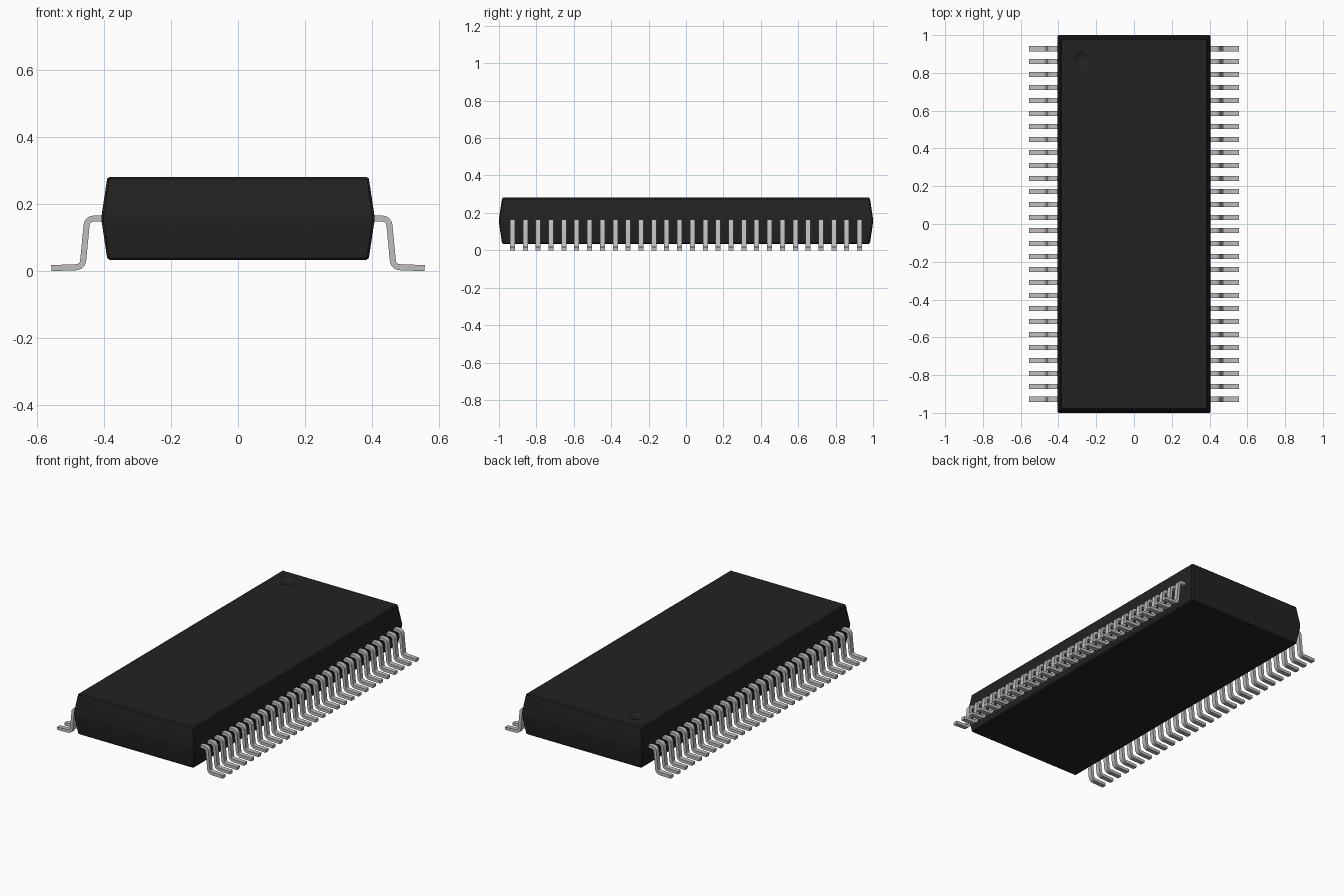
import bpy, bmesh, math
from mathutils import Vector

cube = bpy.data.objects.get("Cube")
if cube:
    bpy.data.objects.remove(cube, do_unlink=True)


def material(name, rgb, rough):
    m = bpy.data.materials.new(name)
    m.use_nodes = True
    m.diffuse_color = (*rgb, 1)
    bsdf = m.node_tree.nodes["Principled BSDF"]
    bsdf.inputs["Base Color"].default_value = (*rgb, 1)
    bsdf.inputs["Roughness"].default_value = rough
    return m


def make_object(name, bm, mat):
    bmesh.ops.recalc_face_normals(bm, faces=bm.faces)
    mesh = bpy.data.meshes.new(name)
    bm.to_mesh(mesh)
    bm.free()
    mesh.materials.append(mat)
    ob = bpy.data.objects.new(name, mesh)
    bpy.context.collection.objects.link(ob)
    return ob


def activate(ob):
    bpy.ops.object.select_all(action='DESELECT')
    ob.select_set(True)
    bpy.context.view_layer.objects.active = ob


black = material("black plastic", (0.016, 0.016, 0.016), 0.6)
metal = material("lead metal", (0.52, 0.52, 0.52), 0.4)

# Package body: stacked rectangles, widest at the waist
bm = bmesh.new()
rings = []
for z, inset in ((0.034, 0.017), (0.147, 0.0), (0.168, 0.0), (0.281, 0.017)):
    hx, hy = 0.406 - inset, 1.0 - inset
    rings.append([bm.verts.new((sx * hx, sy * hy, z))
                  for sx, sy in ((-1, -1), (1, -1), (1, 1), (-1, 1))])
for a, b in zip(rings, rings[1:]):
    for i in range(4):
        j = (i + 1) % 4
        bm.faces.new((a[i], a[j], b[j], b[i]))
bm.faces.new(rings[0])
bm.faces.new(rings[-1])
bmesh.ops.recalc_face_normals(bm, faces=bm.faces)
sharp = [e for e in bm.edges if e.calc_face_angle() > math.radians(40)]
bmesh.ops.bevel(bm, geom=sharp, offset=0.006, segments=1, affect='EDGES', profile=0.5)
body = make_object("package_body", bm, black)

# Round orientation dimple pressed into the top
radius, depth = 0.04, 0.012
R = (radius ** 2 + depth ** 2) / (2 * depth)
bm = bmesh.new()
bmesh.ops.create_uvsphere(bm, u_segments=32, v_segments=32, radius=R)
bmesh.ops.translate(bm, verts=bm.verts, vec=(-0.28, 0.876, 0.281 - depth + R))
cutter = make_object("dimple_cutter", bm, black)
cutter.hide_render = True
cut = body.modifiers.new("dimple", 'BOOLEAN')
cut.object = cutter
cut.operation = 'DIFFERENCE'
cut.solver = 'EXACT'
activate(body)
bpy.ops.object.modifier_apply(modifier=cut.name)
bpy.data.objects.remove(cutter, do_unlink=True)
bpy.ops.object.shade_smooth_by_angle(angle=math.radians(25))


def fillet(points, r, steps=5):
    """Round the inner corners of an open 2D path."""
    pts = [Vector(p) for p in points]
    out = [pts[0]]
    for a, b, c in zip(pts, pts[1:], pts[2:]):
        u, v = (a - b).normalized(), (c - b).normalized()
        half = u.angle(v) / 2
        centre = b + (u + v).normalized() * (r / math.sin(half))
        s = b + u * (r / math.tan(half)) - centre
        e = b + v * (r / math.tan(half)) - centre
        for i in range(steps + 1):
            out.append(centre + s.lerp(e, i / steps).normalized() * r)
    return out + [pts[-1]]


# Gull-wing lead: bent strip, repeated along y and mirrored to both sides
COUNT, FIRST, WIDTH, THICK = 28, -0.928, 0.027, 0.018
path = fillet([(0.385, 0.158), (0.449, 0.158), (0.463, 0.014), (0.556, 0.0105)], 0.021)
bm = bmesh.new()
sections = []
for i, p in enumerate(path):
    d = (path[min(i + 1, len(path) - 1)] - path[max(i - 1, 0)]).normalized()
    n = Vector((-d.y, d.x)) * THICK / 2
    sections.append([bm.verts.new((q.x, FIRST + s * WIDTH / 2, q.y))
                     for q, s in ((p + n, -1), (p + n, 1), (p - n, 1), (p - n, -1))])
for a, b in zip(sections, sections[1:]):
    for i in range(4):
        j = (i + 1) % 4
        bm.faces.new((a[i], a[j], b[j], b[i]))
bm.faces.new(sections[0])
bm.faces.new(sections[-1])
# Rest the foot exactly on the ground
low = min(v.co.z for v in bm.verts)
bmesh.ops.translate(bm, verts=bm.verts, vec=(0, 0, -low))
leads = make_object("leads", bm, metal)
activate(leads)
bpy.ops.object.shade_smooth_by_angle(angle=math.radians(30))
row = leads.modifiers.new("row", 'ARRAY')
row.count = COUNT
row.use_relative_offset = False
row.use_constant_offset = True
row.constant_offset_displace = (0, -2 * FIRST / (COUNT - 1), 0)
both = leads.modifiers.new("both_sides", 'MIRROR')
both.use_axis = (True, False, False)
both.use_mirror_merge = False
